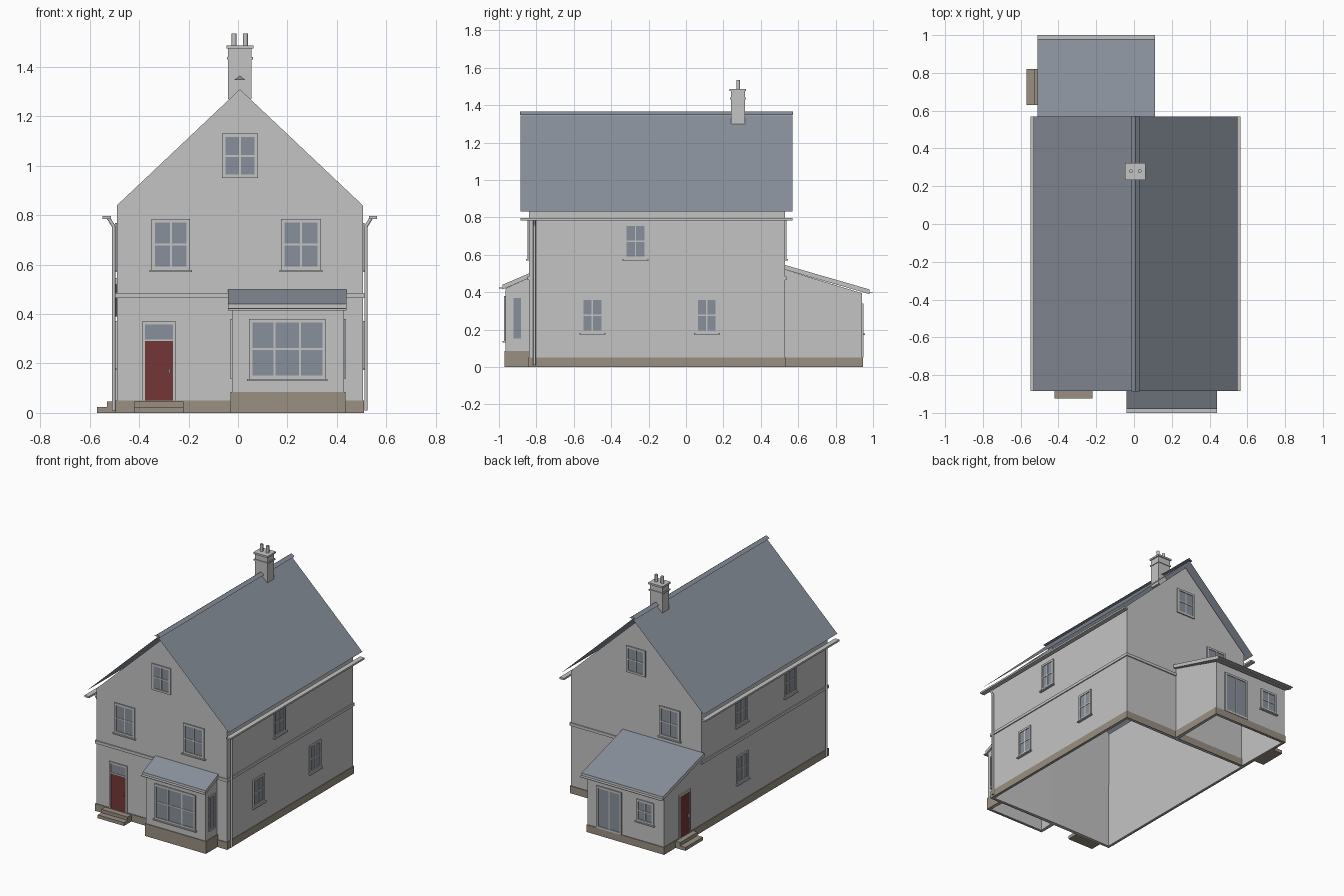
import bpy, bmesh, math
from mathutils import Matrix, Vector

cube = bpy.data.objects.get("Cube")
if cube:
    bpy.data.objects.remove(cube, do_unlink=True)


def material(name, color):
    m = bpy.data.materials.new(name)
    m.use_nodes = True
    m.diffuse_color = (*color, 1)
    m.node_tree.nodes["Principled BSDF"].inputs["Base Color"].default_value = (*color, 1)
    return m


WALL = material("pale_grey_render", (0.55, 0.55, 0.55))
SLATE = material("blue_grey_slate", (0.25, 0.28, 0.33))
GLASS = material("window_glass", (0.25, 0.28, 0.33))
STONE = material("brown_stone", (0.32, 0.275, 0.225))
RED = material("dark_red_paint", (0.175, 0.037, 0.037))


def finish(name, bm, mats):
    mesh = bpy.data.meshes.new(name)
    bm.to_mesh(mesh)
    bm.free()
    for m in mats:
        mesh.materials.append(m)
    ob = bpy.data.objects.new(name, mesh)
    bpy.context.collection.objects.link(ob)
    return ob


def boxes(name, items, matrix=Matrix()):
    """One object from boxes given as (low corner, high corner, material)."""
    bm = bmesh.new()
    mats = []
    for lo, hi, mat in items:
        if mat not in mats:
            mats.append(mat)
        lo, hi = Vector(lo), Vector(hi)
        fit = Matrix.Translation((lo + hi) / 2) @ Matrix.Diagonal((*(hi - lo), 1))
        verts = bmesh.ops.create_cube(bm, size=1, matrix=matrix @ fit)["verts"]
        for f in {f for v in verts for f in v.link_faces}:
            f.material_index = mats.index(mat)
    return finish(name, bm, mats)


def shell(name, path, mat, bottom=0.0, closed=False, thick=0.02):
    """Upright wall following (x, y, top) points, counter-clockwise."""
    bm = bmesh.new()
    cols = [(bm.verts.new((x, y, bottom)), bm.verts.new((x, y, t))) for x, y, t in path]
    pairs = list(zip(cols, cols[1:] + cols[:1]))
    for a, b in pairs if closed else pairs[:-1]:
        bm.faces.new((a[0], b[0], b[1], a[1]))
    ob = finish(name, bm, [mat])
    mod = ob.modifiers.new("thickness", "SOLIDIFY")
    mod.thickness = thick
    mod.offset = -1
    return ob


def cylinder(name, a, b, r, mat, sides=12):
    a, b = Vector(a), Vector(b)
    bm = bmesh.new()
    turn = (b - a).to_track_quat("Z", "Y").to_matrix().to_4x4()
    bmesh.ops.create_cone(bm, cap_ends=True, segments=sides, radius1=r, radius2=r,
                          depth=(b - a).length, matrix=Matrix.Translation((a + b) / 2) @ turn)
    ob = finish(name, bm, [mat])
    for p in ob.data.polygons:
        p.use_smooth = len(p.vertices) == 4
    return ob


def lean_to_roof(name, x0, x1, profile):
    """Sloping slab: slate on top, pale edges."""
    bm = bmesh.new()
    face = bm.faces.new([bm.verts.new((x0, y, z)) for y, z in profile])
    out = bmesh.ops.extrude_face_region(bm, geom=[face])["geom"]
    for v in out:
        if isinstance(v, bmesh.types.BMVert):
            v.co.x = x1
    bmesh.ops.recalc_face_normals(bm, faces=bm.faces)
    for f in bm.faces:
        f.material_index = int(f.normal.z > 0.5)
    return finish(name, bm, [WALL, SLATE])


# Wall frames: local x runs along the wall, local -y points outwards
def facing(x, y, degrees):
    return Matrix.Translation((x, y, 0)) @ Matrix.Rotation(math.radians(degrees), 4, "Z")


LEFT, RIGHT, FRONT, BACK = 0.505, -0.49, -0.84, 0.53
MID = (LEFT + RIGHT) / 2
front, back = facing(0, FRONT, 0), facing(0, BACK, 180)
left, right = facing(LEFT, 0, 90), facing(RIGHT, 0, -90)
extension_back = facing(0, 0.94, 180)
bay_front = facing(0, -0.965, 0)


def window(name, side, u, z0, z1, width, cols=2, rows=2, sill=True, rim=0.014):
    a, b = u - width / 2, u + width / 2
    d = -0.008
    items = [((a, -0.003, z0), (b, 0.001, z1), GLASS),
             ((a, d, z0), (a + rim, 0, z1), WALL), ((b - rim, d, z0), (b, 0, z1), WALL),
             ((a, d, z0), (b, 0, z0 + rim), WALL), ((a, d, z1 - rim), (b, 0, z1), WALL)]
    for i in range(1, cols):
        c = a + width * i / cols
        items.append(((c - 0.004, -0.006, z0), (c + 0.004, 0, z1), WALL))
    for i in range(1, rows):
        c = z0 + (z1 - z0) * i / rows
        items.append(((a, -0.006, c - 0.004), (b, 0, c + 0.004), WALL))
    if sill:
        items.append(((a - 0.008, -0.016, z0 - 0.008), (b + 0.008, 0, z0), WALL))
    return boxes(name, items, side)


def door(name, side, u, width, top, transom=None):
    a, b = u - width / 2, u + width / 2
    head = transom or top - 0.012
    items = [((a, -0.008, 0.05), (a + 0.012, 0, top), WALL),
             ((b - 0.012, -0.008, 0.05), (b, 0, top), WALL),
             ((a, -0.008, top - 0.012), (b, 0, top), WALL),
             ((a, -0.004, 0.05), (b, 0.001, head), RED),
             ((b - 0.028, -0.012, 0.16), (b - 0.022, 0, 0.18), WALL)]
    if transom:
        items += [((a, -0.003, head), (b, 0.001, top), GLASS),
                  ((a, -0.007, head), (b, 0, head + 0.008), WALL)]
    return boxes(name, items, side)


# Main walls, plinth and string course
corners = [(RIGHT, FRONT), (LEFT, FRONT), (LEFT, BACK), (RIGHT, BACK)]
EAVE, PEAK = 0.84, 1.31
shell("house_walls", [(RIGHT, FRONT, EAVE), (MID, FRONT, PEAK), (LEFT, FRONT, EAVE),
                      (LEFT, BACK, EAVE), (MID, BACK, PEAK), (RIGHT, BACK, EAVE)], WALL, closed=True)


def ring(name, grow, z0, z1, mat):
    pts = [(x + math.copysign(grow, x), y + math.copysign(grow, y), z1) for x, y in corners]
    return shell(name, pts, mat, z0, True, grow + 0.01)


ring("house_plinth", 0.005, 0, 0.05, STONE)
ring("string_course", 0.007, 0.465, 0.485, WALL)

# Rear extension
shell("extension_walls", [(0.09, BACK, 0.52), (0.09, 0.94, 0.395),
                          (RIGHT, 0.94, 0.395), (RIGHT, BACK, 0.52)], WALL)
shell("extension_plinth", [(0.095, BACK, 0.05), (0.095, 0.945, 0.05),
                           (RIGHT - 0.005, 0.945, 0.05), (RIGHT - 0.005, BACK, 0.05)], STONE)
lean_to_roof("extension_roof", -0.51, 0.11,
             [(BACK, 0.52), (BACK, 0.545), (0.98, 0.415), (0.98, 0.39)])

# Front bay
shell("bay_walls", [(-0.025, FRONT, 0.475), (-0.025, -0.965, 0.42),
                    (0.43, -0.965, 0.42), (0.43, FRONT, 0.475)], WALL)
shell("bay_plinth", [(-0.03, FRONT, 0.085), (-0.03, -0.97, 0.085),
                     (0.435, -0.97, 0.085), (0.435, FRONT, 0.085)], STONE)
lean_to_roof("bay_roof", -0.04, 0.44,
             [(FRONT, 0.475), (FRONT, 0.5), (-0.98, 0.44), (-0.98, 0.415)])

# Main roof sheets and ridge
RISE = 0.95
for name, s in (("roof_left", 1), ("roof_right", -1)):
    bm = bmesh.new()
    top, edge = 1.345, MID + s * 0.54
    pts = [(MID, -0.885, top), (edge, -0.885, top - 0.54 * RISE),
           (edge, 0.57, top - 0.54 * RISE), (MID, 0.57, top)]
    bm.faces.new([bm.verts.new(p) for p in pts[::s]])
    finish(name, bm, [SLATE])
bm = bmesh.new()
ends = [[bm.verts.new((MID + dx, y, z)) for dx, z in ((-0.022, 1.348), (0.022, 1.348), (0, 1.365))]
        for y in (-0.887, 0.572)]
for i in range(3):
    j = (i + 1) % 3
    bm.faces.new((ends[0][i], ends[0][j], ends[1][j], ends[1][i]))
for e in ends:
    bm.faces.new(e)
bmesh.ops.recalc_face_normals(bm, faces=bm.faces)
finish("ridge_tiles", bm, [SLATE])

# Gutters and downpipes
for name, s, wall in (("left", 1, LEFT), ("right", -1, RIGHT)):
    x0, x1 = sorted((wall + s * 0.025, wall + s * 0.058))
    boxes(name + "_gutter", [((x0, -0.885, 0.784), (x1, 0.57, 0.796), WALL)])
    px = wall + s * 0.013
    cylinder(name + "_downpipe", (px, -0.81, 0.01), (px, -0.81, 0.757), 0.007, WALL)
    cylinder(name + "_pipe_neck", (px, -0.81, 0.755), (wall + s * 0.035, -0.81, 0.79), 0.007, WALL)
boxes("extension_gutter", [((-0.51, 0.98, 0.395), (0.11, 1.0, 0.399), WALL)])
boxes("bay_gutter", [((-0.04, -1.0, 0.42), (0.44, -0.98, 0.424), WALL)])

# Chimney
boxes("chimney_stack", [((-0.04, 0.24, 1.27), (0.055, 0.315, 1.48), WALL),
                        ((-0.045, 0.235, 1.43), (0.06, 0.32, 1.44), WALL),
                        ((-0.047, 0.233, 1.475), (0.062, 0.322, 1.487), WALL)])
for i, x in enumerate((-0.016, 0.03)):
    cylinder(f"chimney_pot_{i + 1}", (x, 0.28, 1.48), (x, 0.28, 1.535), 0.01, WALL)

# Front and back windows
window("front_upper_window_right", front, -0.272, 0.578, 0.784, 0.155)
window("front_upper_window_left", front, 0.255, 0.578, 0.784, 0.16)
window("front_gable_window", front, MID, 0.95, 1.13, 0.145, sill=False)
window("back_upper_window", back, 0.25, 0.578, 0.784, 0.155)
window("back_gable_window", back, -MID, 0.95, 1.13, 0.145, sill=False)
window("bay_front_window", bay_front, 0.2, 0.138, 0.38, 0.31, cols=3)
window("bay_left_window", facing(0.43, 0, 90), -0.902, 0.14, 0.38, 0.066, 1, 1, False, 0.012)
window("bay_right_window", facing(-0.025, 0, -90), 0.902, 0.14, 0.38, 0.066, 1, 1, False, 0.012)
window("extension_glass_door", extension_back, 0.075, 0.05, 0.34, 0.19, 2, 1, False)
window("extension_back_window", extension_back, 0.35, 0.18, 0.33, 0.13)

# Side windows as (wall, distance along it, bottom)
for i, (side, u, z) in enumerate([(left, -0.27, 0.578), (left, -0.5, 0.182), (left, 0.112, 0.182),
                                  (right, -0.1, 0.578), (right, 0.43, 0.578), (right, -0.09, 0.182)]):
    window(f"side_window_{i + 1}", side, u, z, z + 0.19, 0.122)

# Doors and steps
door("front_door", front, -0.32, 0.138, 0.37, 0.29)
door("extension_door", right, -0.72, 0.125, 0.345)
boxes("front_steps", [((-0.42, -0.925, 0), (-0.22, FRONT, 0.023), STONE),
                      ((-0.42, -0.885, 0.023), (-0.22, FRONT, 0.046), STONE)])
boxes("side_steps", [((-0.57, 0.63, 0), (RIGHT, 0.82, 0.023), STONE),
                     ((-0.53, 0.63, 0.023), (RIGHT, 0.82, 0.046), STONE)])
